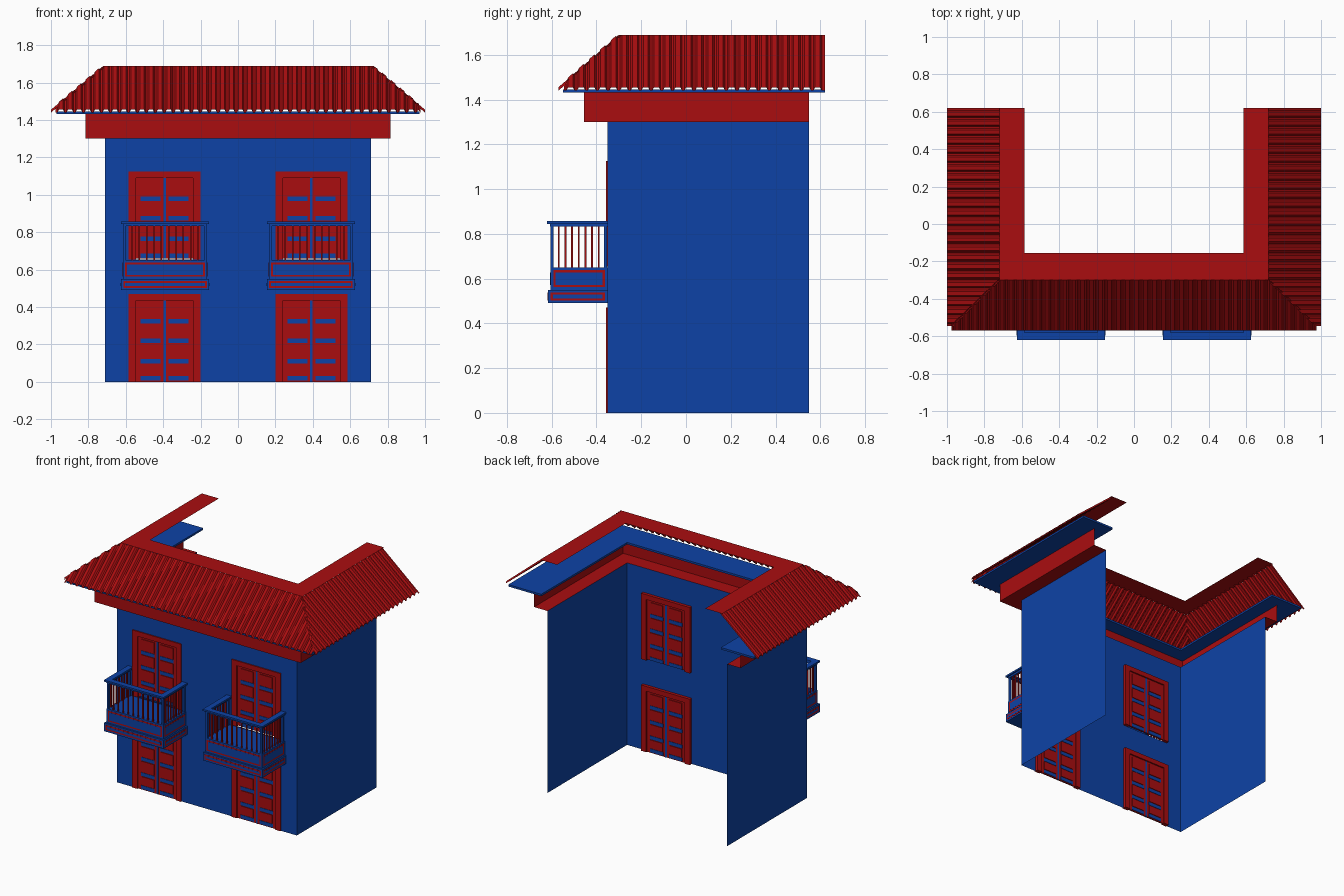
import bpy, bmesh, math

if "Cube" in bpy.data.objects:
    bpy.data.objects.remove(bpy.data.objects["Cube"])


def material(name, rgb):
    m = bpy.data.materials.new(name)
    m.diffuse_color = (*rgb, 1)
    m.use_nodes = True
    m.node_tree.nodes["Principled BSDF"].inputs["Base Color"].default_value = m.diffuse_color
    return m


RED = material("red_paint", (0.40, 0.004, 0.005))
BLUE = material("blue_paint", (0.004, 0.055, 0.38))


def make(name, verts, faces, mat):
    me = bpy.data.meshes.new(name)
    me.from_pydata(verts, [], faces)
    me.materials.append(mat)
    ob = bpy.data.objects.new(name, me)
    bpy.context.collection.objects.link(ob)
    return ob


def boxes(name, spans, mat):
    """One object from several boxes given as (x0, x1, y0, y1, z0, z1)."""
    verts, faces = [], []
    for x0, x1, y0, y1, z0, z1 in spans:
        n = len(verts)
        verts += [(x, y, z) for z in (z0, z1) for x, y in ((x0, y0), (x1, y0), (x1, y1), (x0, y1))]
        faces += [[n + i for i in f] for f in ((3, 2, 1, 0), (4, 5, 6, 7), (0, 1, 5, 4),
                                               (1, 2, 6, 5), (2, 3, 7, 6), (3, 0, 4, 7))]
    return make(name, verts, faces, mat)


def u_sweep(name, profile, back, mat, closed=False):
    """Sweep a profile of (half width, front y, z) round the three built sides."""
    verts = [p for x, y, z in profile
             for p in ((-x, back, z), (-x, y, z), (x, y, z), (x, back, z))]
    n = len(profile)
    faces = []
    for i in range(n if closed else n - 1):
        j = (i + 1) % n
        faces += [(4*i + k, 4*i + k + 1, 4*j + k + 1, 4*j + k) for k in range(3)]
    if closed:
        faces += [[4*i for i in range(n)], [4*i + 3 for i in reversed(range(n))]]
    return make(name, verts, faces, mat)


# Walls: thin sheets, the front one with four openings
W, F, B, H = 0.71, -0.35, 0.55, 1.30
UP = 0.655                      # height of upper doors
D0, D1, DH = 0.20, 0.585, 0.47  # door outer width and height
xs = [-W, -D1, -D0, D0, D1, W]
zs = [0, DH, UP, UP + DH, H]
verts = [(x, F, z) for z in zs for x in xs]
faces = [(r*6 + c, r*6 + c + 1, r*6 + c + 7, r*6 + c + 6)
         for r in range(4) for c in range(5) if not (r in (0, 2) and c in (1, 3))]
make("front_wall", verts, faces, BLUE)
for s, side in ((-1, "left"), (1, "right")):
    make(side + "_wall", [(s*W, F, 0), (s*W, B, 0), (s*W, B, H), (s*W, F, H)],
         [(0, 1, 2, 3)[::s]], BLUE)

# Cornice, eave board and flat roof top
u_sweep("cornice", [(W, F, H), (0.815, -0.455, H), (0.815, -0.455, 1.432)], B, RED)
u_sweep("eave_board", [(W, F, 1.432), (0.97, -0.55, 1.432),
                       (0.97, -0.55, 1.446), (W, F, 1.446)], 0.62, BLUE, True)
u_sweep("roof_top", [(0.72, -0.30, 1.69), (0.585, -0.155, 1.69)], 0.62, RED)

# Corrugated tile slopes: crests reach the edge of the flat top, valleys run just under it
PITCH, RISE = 0.048, 0.015
EX, EY, EZ, RZ = 1.0, -0.57, 1.44, 1.69
RUN_X, RUN_Y = 0.28, 0.27


def ridge_points(start, end):
    pts, u = [], start
    while u < end:
        for f, h in ((0, 0), (0.2, 0), (0.38, RISE), (0.82, RISE)):
            if u + f*PITCH < end:
                pts.append((u + f*PITCH, h))
        u += PITCH
    return pts + [(end, 0)]


def slope(name, pts, run, hip, point):
    """hip(u) is the plan distance from the eave at which the hip cuts the slope."""
    grade = (RZ - EZ - RISE) / run
    verts = []
    for u, h in pts:
        d = min(run + (RISE - h)/grade, hip(u) + 0.008)
        verts += [point(u, 0, EZ + h), point(u, d, EZ + h + grade*d - 0.0005)]
    make(name, verts, [(2*i, 2*i + 2, 2*i + 3, 2*i + 1) for i in range(len(pts) - 1)], RED)


slope("front_tiles", ridge_points(-0.975, 0.975), RUN_Y,
      lambda u: (EX - abs(u)) * RUN_Y/RUN_X if abs(u) > 0.72 else 1,
      lambda u, d, z: (u, EY + d, z))
for s, side in ((-1, "left"), (1, "right")):
    slope(side + "_tiles", ridge_points(-0.545, 0.62), RUN_X,
          lambda u: (u - EY) * RUN_X/RUN_Y if u < -0.30 else 1,
          lambda u, d, z: (s*(EX - d), u, z))


# Double doors: frame, two leaves, blue rails
def door(tag, cx, z, gap):
    a, b = cx - 0.1925, cx + 0.1925
    f0, f1 = -0.358, -0.328
    boxes(tag + "_frame", [(a, a + 0.04, f0, f1, z, z + DH), (b - 0.04, b, f0, f1, z, z + DH),
                           (a + 0.04, b - 0.04, f0, f1, z + DH - 0.035, z + DH)], RED)
    top = z + DH - 0.035
    boxes(tag + "_leaves", [(a + 0.04, cx - 0.006, -0.348, -0.338, z + gap, top),
                            (cx + 0.006, b - 0.04, -0.348, -0.338, z + gap, top)], RED)
    bars = [(cx - 0.007, cx + 0.007, -0.350, -0.336, z + gap, top)]
    for c in (cx - 0.075, cx + 0.075):
        bars += [(c - 0.053, c + 0.053, -0.351, -0.335, z + h - 0.012, z + h + 0.012)
                 for h in (0.018, 0.11, 0.22, 0.325)]
    boxes(tag + "_rails", bars, BLUE)
    panels = []
    for c in (cx - 0.075, cx + 0.075):
        panels += [(c - 0.050, c + 0.050, -0.353, -0.333, z + h0, z + h1)
                   for h0, h1 in ((0.034, 0.094), (0.126, 0.204), (0.236, 0.309), (0.341, 0.42))]
    boxes(tag + "_panels", panels, RED)


# Balcony: stepped base with bordered panels, balusters and handrail
def balcony(tag, cx):
    tiers = [(0.235, -0.617, 0.49, 0.55), (0.225, -0.605, 0.55, 0.65)]
    boxes(tag + "_base", [(cx - w, cx + w, y, F, z0, z1) for w, y, z0, z1 in tiers], BLUE)

    def border(inset, out):
        spans = []
        for w, y, z0, z1 in tiers:
            lo, hi = z0 + inset, z1 - inset
            spans += [(cx - w + inset, cx + w - inset, y - out, y, lo, hi),
                      (cx - w - out, cx + w + out, y + inset, F - inset, lo, hi)]
        return spans
    boxes(tag + "_panel_border", border(0.012, 0.0012), RED)
    boxes(tag + "_panel_centre", border(0.022, 0.002), BLUE)

    rails = []
    for w, y, t, z0, z1 in ((0.235, -0.62, 0.04, 0.845, 0.857), (0.225, -0.607, 0.02, 0.832, 0.845)):
        rails += [(cx - w, cx + w, y, y + t, z0, z1), (cx - w, cx - w + t, y + t, F, z0, z1),
                  (cx + w - t, cx + w, y + t, F, z0, z1)]
    boxes(tag + "_handrail", rails, BLUE)
    posts = [(cx + s*0.215, y) for s in (-1, 1) for y in (-0.598, -0.36)]
    boxes(tag + "_posts", [(x - 0.007, x + 0.007, y - 0.007, y + 0.007, 0.65, 0.832)
                           for x, y in posts], BLUE)
    spots = [(cx - 0.215 + 0.43*i/11, -0.598) for i in range(1, 11)]
    spots += [(cx + s*0.215, -0.598 + 0.238*i/8) for s in (-1, 1) for i in range(1, 8)]
    r = 0.004
    boxes(tag + "_balusters", [(x - r, x + r, y - r, y + r, 0.65, 0.832) for x, y in spots], RED)


for s, side in ((-1, "left"), (1, "right")):
    door(side + "_lower_door", s*0.3925, 0, 0)
    door(side + "_upper_door", s*0.3925, UP, 0.005)
    balcony(side + "_balcony", s*0.39)
